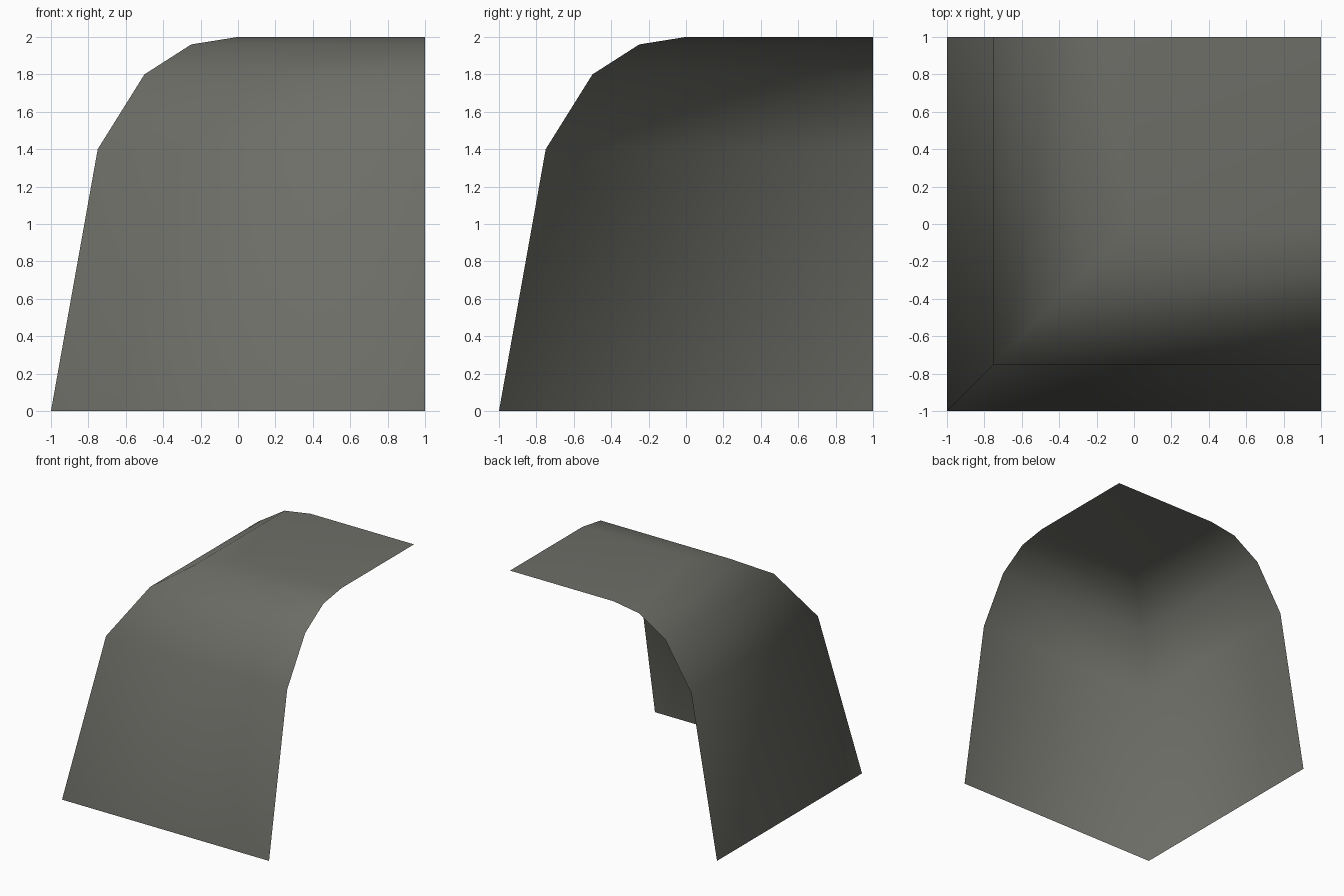
import bpy, bmesh

if "Cube" in bpy.data.objects:
    bpy.data.objects.remove(bpy.data.objects["Cube"])

# Cross-section of the curved wall: (offset, height), from the ground to the flat top
PROFILE = [(-1, 0), (-0.75, 1.4), (-0.5, 1.8), (-0.25, 1.96), (0, 2)]

mat = bpy.data.materials.new("warm grey")
mat.diffuse_color = (0.156, 0.156, 0.139, 1)
mat.use_nodes = True
mat.node_tree.nodes["Principled BSDF"].inputs["Base Color"].default_value = mat.diffuse_color

bm = bmesh.new()

# Each level is an L: right end, mitred corner, back end
levels = [[bm.verts.new(p) for p in ((1, a, z), (a, a, z), (a, 1, z))]
          for a, z in PROFILE]
for low, high in zip(levels, levels[1:]):
    for i in range(2):
        bm.faces.new((low[i + 1], low[i], high[i], high[i + 1]))

# Flat top closing the inner square
right, corner, back = levels[-1]
bm.faces.new((corner, right, bm.verts.new((1, 1, 2)), back))

# One open, smooth-shaded shell with outward normals
for f in bm.faces:
    f.smooth = True
bm.normal_update()

mesh = bpy.data.meshes.new("corner_shell")
bm.to_mesh(mesh)
bm.free()
mesh.materials.append(mat)
shell = bpy.data.objects.new("corner_shell", mesh)
bpy.context.collection.objects.link(shell)
